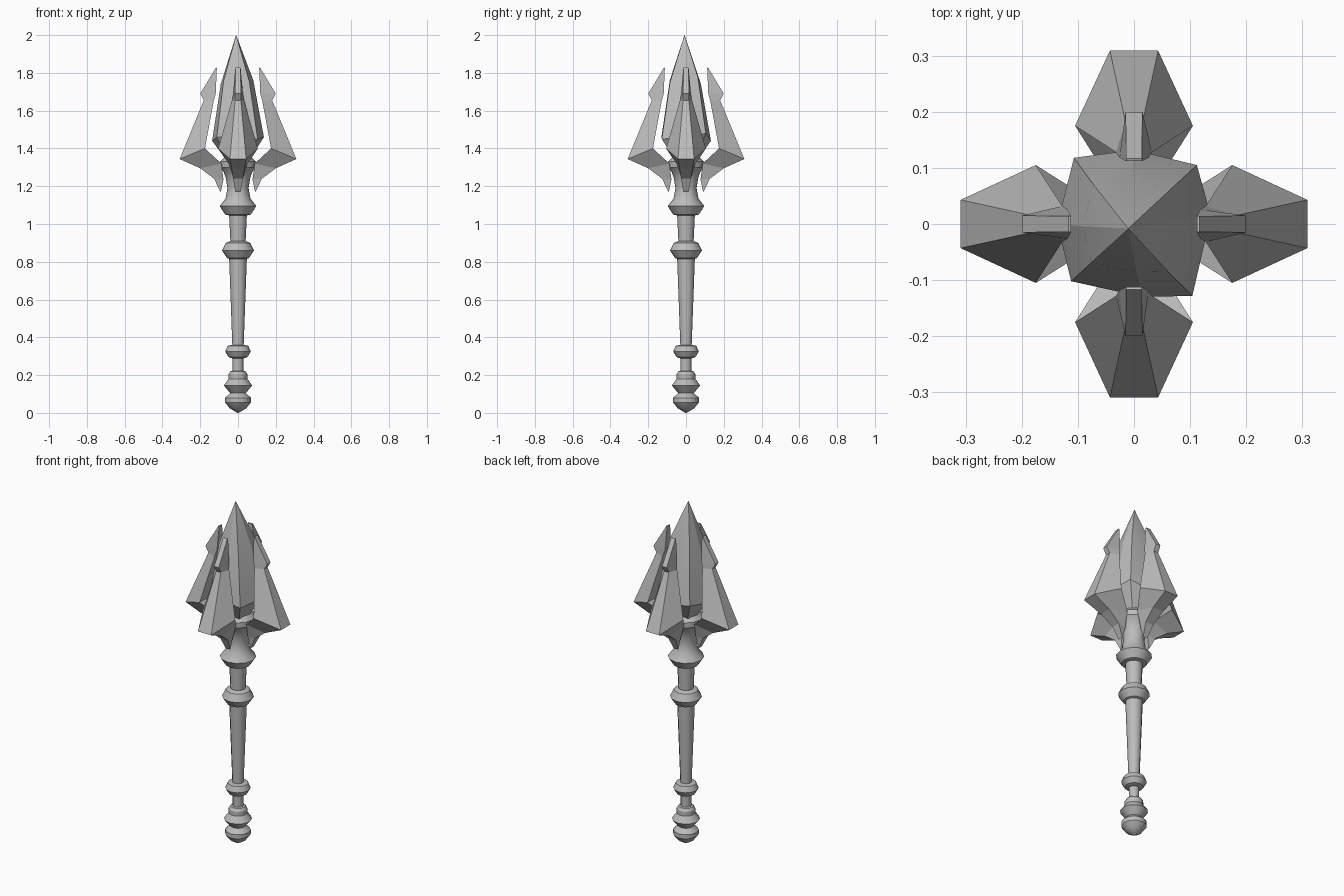
import bpy, bmesh
from math import radians, pi, sin, cos

cube = bpy.data.objects.get("Cube")
if cube:
    bpy.data.objects.remove(cube)

steel = bpy.data.materials.new("grey steel")
steel.use_nodes = True
grey = (0.5, 0.5, 0.5, 1)
steel.diffuse_color = grey
steel.node_tree.nodes["Principled BSDF"].inputs["Base Color"].default_value = grey


def loft(name, rings, smooth=None):
    """Skin a stack of point rings, closing both ends."""
    bm = bmesh.new()
    loops = [[bm.verts.new(p) for p in ring] for ring in rings]
    n = len(loops[0])
    for a, b in zip(loops, loops[1:]):
        for i in range(n):
            j = (i + 1) % n
            bm.faces.new((a[i], a[j], b[j], b[i]))
    bm.faces.new(loops[0][::-1])
    bm.faces.new(loops[-1])
    bmesh.ops.remove_doubles(bm, verts=bm.verts, dist=0.0004)
    bmesh.ops.recalc_face_normals(bm, faces=bm.faces)
    mesh = bpy.data.meshes.new(name)
    bm.to_mesh(mesh)
    bm.free()
    mesh.materials.append(steel)
    obj = bpy.data.objects.new(name, mesh)
    bpy.context.collection.objects.link(obj)
    if smooth:
        bpy.ops.object.select_all(action='DESELECT')
        obj.select_set(True)
        bpy.context.view_layer.objects.active = obj
        bpy.ops.object.shade_smooth_by_angle(angle=radians(smooth))
    return obj


def turned(name, profile, sides=12):
    """Turn a (radius, height) profile around the z axis."""
    rings = [[(r * cos(2 * pi * i / sides), r * sin(2 * pi * i / sides), z)
              for i in range(sides)] for r, z in profile]
    return loft(name, rings, 32)


# Handle: pommel, grip, collars and the neck under the head
turned("pommel", [(0.003, 0), (0.045, 0.025), (0.068, 0.055), (0.068, 0.08),
                  (0.042, 0.105), (0.075, 0.145), (0.05, 0.18), (0.05, 0.205),
                  (0.04, 0.22), (0.028, 0.222), (0.028, 0.29)])
turned("lower_collar", [(0.028, 0.288), (0.05, 0.295), (0.068, 0.325),
                        (0.055, 0.355), (0.03, 0.36)])
turned("grip", [(0.03, 0.355), (0.047, 0.82)])
turned("middle_collar", [(0.045, 0.815), (0.058, 0.82), (0.085, 0.86),
                         (0.065, 0.9), (0.04, 0.91)])
turned("upper_grip", [(0.04, 0.9), (0.047, 1.05)])
turned("neck", [(0.045, 1.045), (0.068, 1.05), (0.097, 1.095), (0.066, 1.135),
                (0.056, 1.19), (0.064, 1.24), (0.075, 1.275), (0.094, 1.3),
                (0.094, 1.33), (0.07, 1.355)])

# Faceted, slightly uneven crystal core
outline = [(0.137, 0.015, 1.46), (0.112, 0.105, 1.48), (0.0, 0.132, 1.44),
           (-0.107, 0.118, 1.46), (-0.137, 0.0, 1.44), (-0.112, -0.102, 1.46),
           (0.015, -0.13, 1.46), (0.104, -0.128, 1.45)]
base = [(x * 0.4, y * 0.4, 1.33) for x, y, z in outline]
shoulder = [(x * 0.63 - 0.005, y * 0.63 - 0.004, z + 0.3) for x, y, z in outline]
tip = [(-0.01 + x * 0.003, -0.008 + y * 0.003, 2) for x, y, z in outline]
loft("core", [base, outline, shoulder, tip], 12)

# Barbed fin: each row is outer (radius, height, half width), then inner
fin_rows = [((0.093, 1.17, 0.014), (0.09, 1.175, 0.014)),
            ((0.127, 1.24, 0.026), (0.077, 1.235, 0.02)),
            ((0.2, 1.295, 0.035), (0.088, 1.32, 0.05)),
            ((0.309, 1.344, 0.043), (0.175, 1.4, 0.105)),
            ((0.181, 1.655, 0.015), (0.128, 1.655, 0.032)),
            ((0.2, 1.69, 0.015), (0.118, 1.69, 0.026)),
            ((0.117, 1.828, 0.014), (0.112, 1.826, 0.014))]
for k, side in enumerate(("left", "back", "right", "front")):
    rings = [[(r1, -w1, z1), (r1, w1, z1), (r2, w2, z2), (r2, -w2, z2)]
             for (r1, z1, w1), (r2, z2, w2) in fin_rows]
    fin = loft(side + "_fin", rings)
    fin.rotation_euler.z = k * pi / 2
